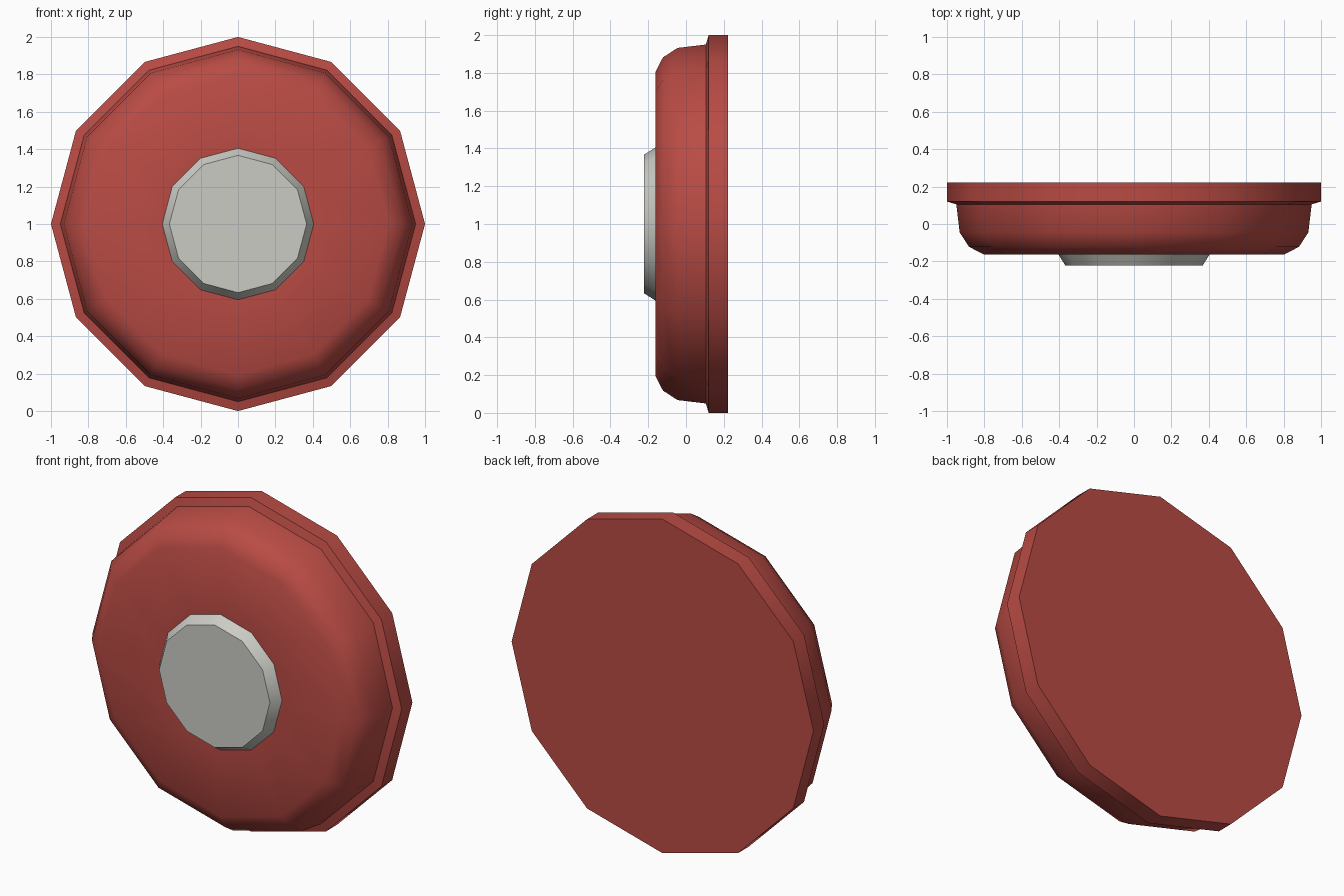
import bpy, bmesh, math

if "Cube" in bpy.data.objects:
    bpy.data.objects.remove(bpy.data.objects["Cube"])

SIDES = 12
CENTRE_Z = 1.0


def material(name, rgb):
    m = bpy.data.materials.new(name)
    m.diffuse_color = (*rgb, 1.0)
    m.use_nodes = True
    m.node_tree.nodes["Principled BSDF"].inputs["Base Color"].default_value = m.diffuse_color
    return m


def lathe(name, profile, mat, cap_front=True, cap_back=True):
    """Spin (radius, y) points, listed back to front, around the y axis."""
    bm = bmesh.new()
    rings = []
    for r, y in profile:
        ring = []
        for i in range(SIDES):
            a = 2 * math.pi * i / SIDES
            ring.append(bm.verts.new((r * math.cos(a), y, CENTRE_Z + r * math.sin(a))))
        rings.append(ring)
    for a, b in zip(rings, rings[1:]):
        for i in range(SIDES):
            j = (i + 1) % SIDES
            bm.faces.new((a[i], a[j], b[j], b[i]))
    if cap_back:
        bm.faces.new(rings[0][::-1])
    if cap_front:
        bm.faces.new(rings[-1])
    bm.normal_update()
    # make sure the front cap faces -y
    front = min(bm.faces, key=lambda f: f.calc_center_median().y)
    if front.normal.y > 0:
        bmesh.ops.reverse_faces(bm, faces=bm.faces[:])
    mesh = bpy.data.meshes.new(name)
    bm.to_mesh(mesh)
    bm.free()
    mesh.materials.append(mat)
    ob = bpy.data.objects.new(name, mesh)
    bpy.context.collection.objects.link(ob)
    bpy.ops.object.select_all(action='DESELECT')
    ob.select_set(True)
    bpy.context.view_layer.objects.active = ob
    bpy.ops.object.shade_smooth_by_angle(angle=math.radians(42))
    return ob


red = material("red", (0.485, 0.07, 0.058))
grey = material("light grey", (0.60, 0.60, 0.56))

# Round body with a back flange and a rounded front edge
lathe("body", [(1.0, 0.222), (1.0, 0.12), (0.95, 0.105), (0.932, -0.045),
               (0.882, -0.122), (0.805, -0.162), (0.405, -0.162)], red)

# Raised centre button with a bevelled side
lathe("centre_button", [(0.405, -0.162), (0.367, -0.222)], grey, cap_back=False)
